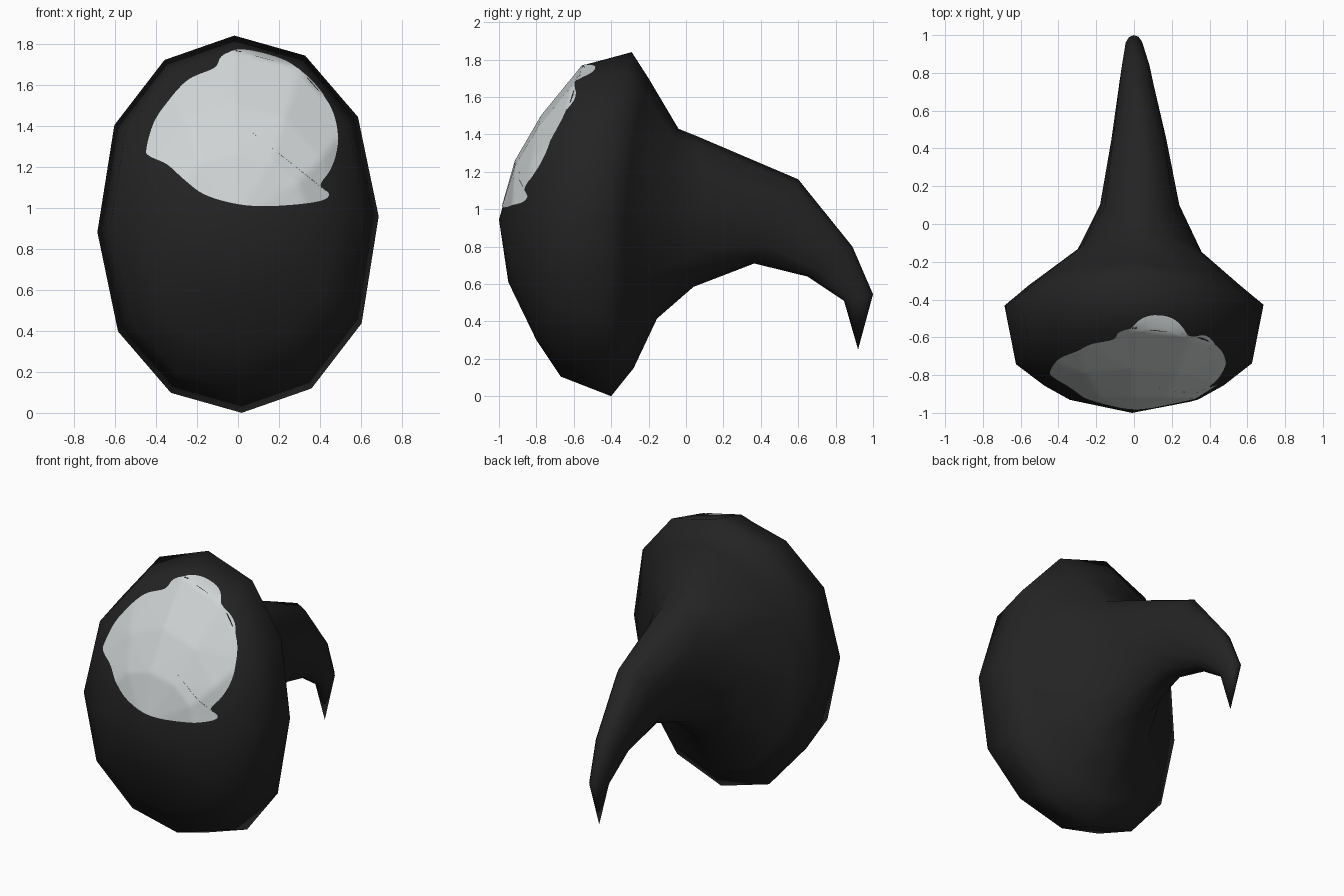
import bpy, bmesh, math
from mathutils import Vector
from mathutils.bvhtree import BVHTree

if "Cube" in bpy.data.objects:
    bpy.data.objects.remove(bpy.data.objects["Cube"])


def material(name, rgb):
    m = bpy.data.materials.new(name)
    m.diffuse_color = (*rgb, 1)
    m.use_nodes = True
    m.node_tree.nodes["Principled BSDF"].inputs["Base Color"].default_value = m.diffuse_color
    return m


def finish(bm, name, mat):
    me = bpy.data.meshes.new(name)
    bm.to_mesh(me)
    me.materials.append(mat)
    for p in me.polygons:
        p.use_smooth = True
    ob = bpy.data.objects.new(name, me)
    bpy.context.collection.objects.link(ob)
    return ob


black = material("matte black", (0.017, 0.017, 0.017))
grey = material("pale grey", (0.62, 0.65, 0.65))

# Body: 12-sided loops from the rounded front to the hooked tail
# (top y, top z, bottom y, bottom z, half width, side y, x shift)
SIDES = 12
loops = [
    (-0.91, 1.26, -0.95, 0.61, 0.34, -0.93, 0.0),
    (-0.77, 1.50, -0.80, 0.30, 0.475, -0.855, 0.0),
    (-0.55, 1.77, -0.67, 0.105, 0.625, -0.74, 0.0),
    (-0.29, 1.84, -0.40, 0.0, 0.686, -0.43, 0.0),
    (-0.20, 1.70, -0.28, 0.15, 0.56, -0.325, 0.0),
    (-0.04, 1.43, -0.155, 0.415, 0.335, -0.155, 0.025),
    (0.06, 1.39, 0.04, 0.585, 0.21, 0.10, 0.03),
    (0.60, 1.16, 0.365, 0.71, 0.145, 0.45, 0.025),
    (0.89, 0.80, 0.65, 0.64, 0.085, 0.77, 0.01),
    (1.0, 0.545, 0.845, 0.51, 0.05, 0.92, 0.0),
]
bm = bmesh.new()
rings = []
for ty, tz, by, bz, w, sy, dx in loops:
    ring = []
    for i in range(SIDES):
        a = 2 * math.pi * i / SIDES + math.radians(1.5)
        c, s = math.cos(a), math.sin(a)
        s2 = math.copysign(abs(s) ** 0.87, s)
        mid = (ty + by) / 2
        ring.append(bm.verts.new((dx + w * c,
                                  mid + (ty - by) / 2 * s2 + (sy - mid) * c * c,
                                  (tz + bz) / 2 + (tz - bz) / 2 * s2)))
    rings.append(ring)
nose = bm.verts.new((-0.01, -1.0, 0.945))
tip = bm.verts.new((0, 0.92, 0.25))
for i in range(SIDES):
    j = (i + 1) % SIDES
    for r, q in zip(rings, rings[1:]):
        bm.faces.new((r[i], r[j], q[j], q[i]))
    bm.faces.new((nose, rings[0][j], rings[0][i]))
    bm.faces.new((tip, rings[-1][i], rings[-1][j]))
bmesh.ops.triangulate(bm, faces=[f for f in bm.faces if len(f.verts) > 3])
bmesh.ops.recalc_face_normals(bm, faces=bm.faces)
tree = BVHTree.FromBMesh(bm)
finish(bm, "body", black)
bm.free()

# Face patch: thin plate laid on the front of the body inside a wavy outline
outline = [Vector(p) for p in [
    (0, 1.77), (0.13, 1.75), (0.26, 1.70), (0.375, 1.60), (0.455, 1.48), (0.485, 1.36),
    (0.475, 1.26), (0.445, 1.18), (0.40, 1.11), (0.44, 1.07), (0.42, 1.04), (0.325, 1.02),
    (0.13, 1.007), (-0.02, 1.02), (-0.165, 1.065), (-0.26, 1.135), (-0.345, 1.21),
    (-0.43, 1.25), (-0.445, 1.285), (-0.41, 1.41), (-0.345, 1.51), (-0.245, 1.62),
    (-0.115, 1.68), (-0.08, 1.735)]]
n, curve = len(outline), []
for i in range(n):
    a, b, c, d = (outline[(i + k) % n] for k in (-1, 0, 1, 2))
    for k in range(5):
        t = k / 5
        curve.append(0.5 * (2 * b + (c - a) * t + (2 * a - 5 * b + 4 * c - d) * t * t
                            + (3 * b - a - 3 * c + d) * t ** 3))

bm = bmesh.new()


def on_body(p):
    hit, normal, _, _ = tree.ray_cast(Vector((p.x, -3, p.y)), Vector((0, 1, 0)))
    return bm.verts.new(hit + normal * 0.005)


centre = Vector((0.05, 1.38))
STEPS = 24
hub = on_body(centre)
rows = [[on_body(centre.lerp(p, k / STEPS)) for p in curve] for k in range(1, STEPS + 1)]
m = len(curve)
for i in range(m):
    j = (i + 1) % m
    bm.faces.new((hub, rows[0][i], rows[0][j]))
    for r, q in zip(rows, rows[1:]):
        bm.faces.new((r[i], q[i], q[j], r[j]))
bmesh.ops.recalc_face_normals(bm, faces=bm.faces)
if sum(f.normal.y * f.calc_area() for f in bm.faces) > 0:
    bmesh.ops.reverse_faces(bm, faces=bm.faces)
finish(bm, "face_patch", grey)
bm.free()
